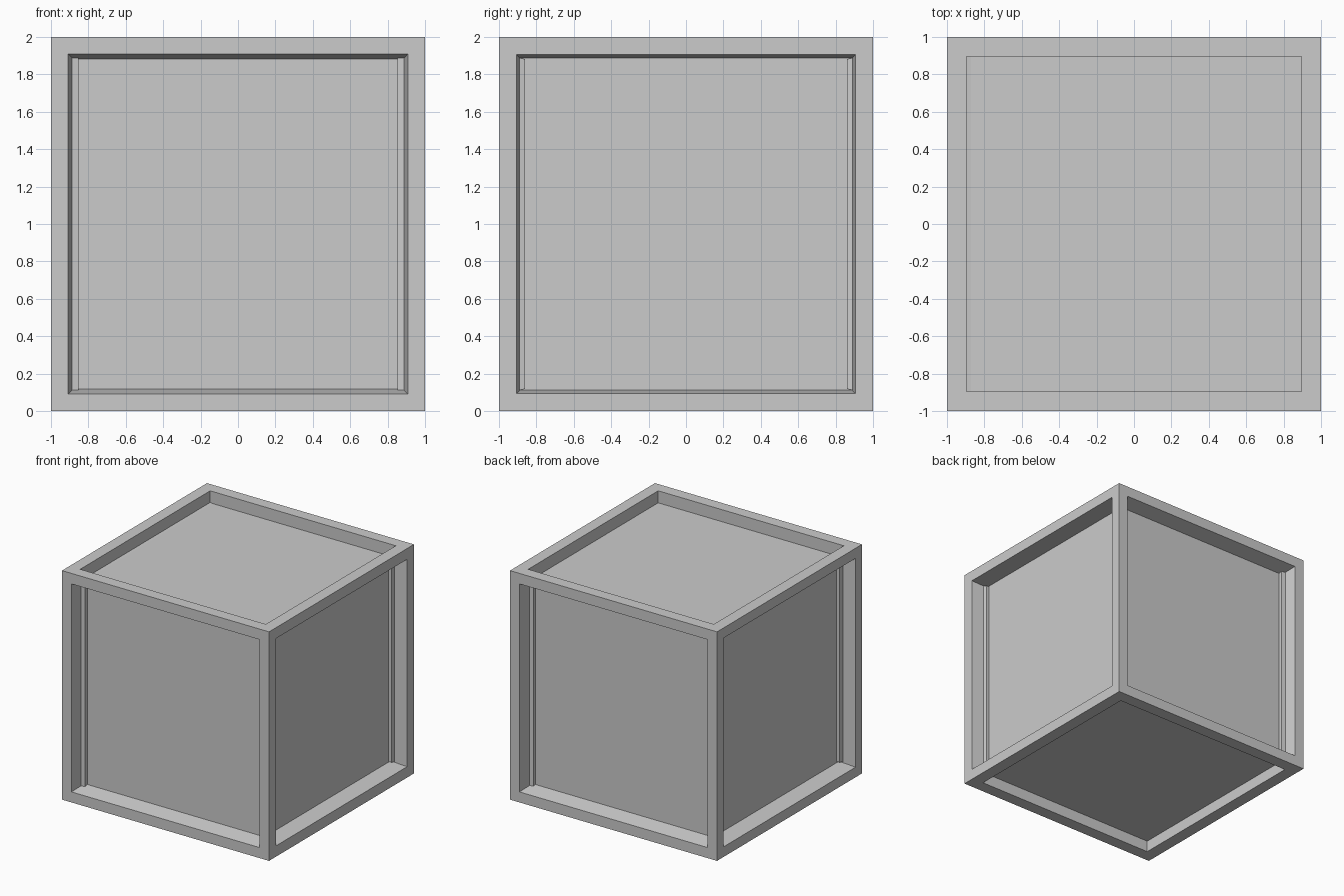
import bpy, bmesh
from mathutils import Vector

if "Cube" in bpy.data.objects:
    bpy.data.objects.remove(bpy.data.objects["Cube"])

# Recessed panel per side: outward normal -> (rim width, wall slope, recess depth)
PANELS = {
    (0, -1, 0): (0.13, 0.037, 0.14),
    (0, 1, 0): (0.13, 0.037, 0.14),
    (1, 0, 0): (0.134, 0.026, 0.147),
    (-1, 0, 0): (0.125, 0.027, 0.147),
    (0, 0, 1): (0.146, 0.0, 0.105),
    (0, 0, -1): (0.155, 0.0, 0.10),
}

# Solid cube body
bm = bmesh.new()
bmesh.ops.create_cube(bm, size=2)
bmesh.ops.translate(bm, verts=bm.verts, vec=(0, 0, 1))
bm.normal_update()
sides = list(bm.faces)

# Flat rim around each side, then the panel pushed inwards
for face in sides:
    key = tuple(round(c) for c in face.normal)
    normal = Vector(key)
    rim, slope, depth = PANELS[key]
    bmesh.ops.inset_individual(bm, faces=[face], thickness=rim)
    bmesh.ops.inset_individual(bm, faces=[face], thickness=slope)
    bmesh.ops.translate(bm, verts=face.verts, vec=-normal * depth)

bmesh.ops.recalc_face_normals(bm, faces=bm.faces)
mesh = bpy.data.meshes.new("panelled_crate")
bm.to_mesh(mesh)
bm.free()
crate = bpy.data.objects.new("panelled_crate", mesh)
bpy.context.collection.objects.link(crate)
